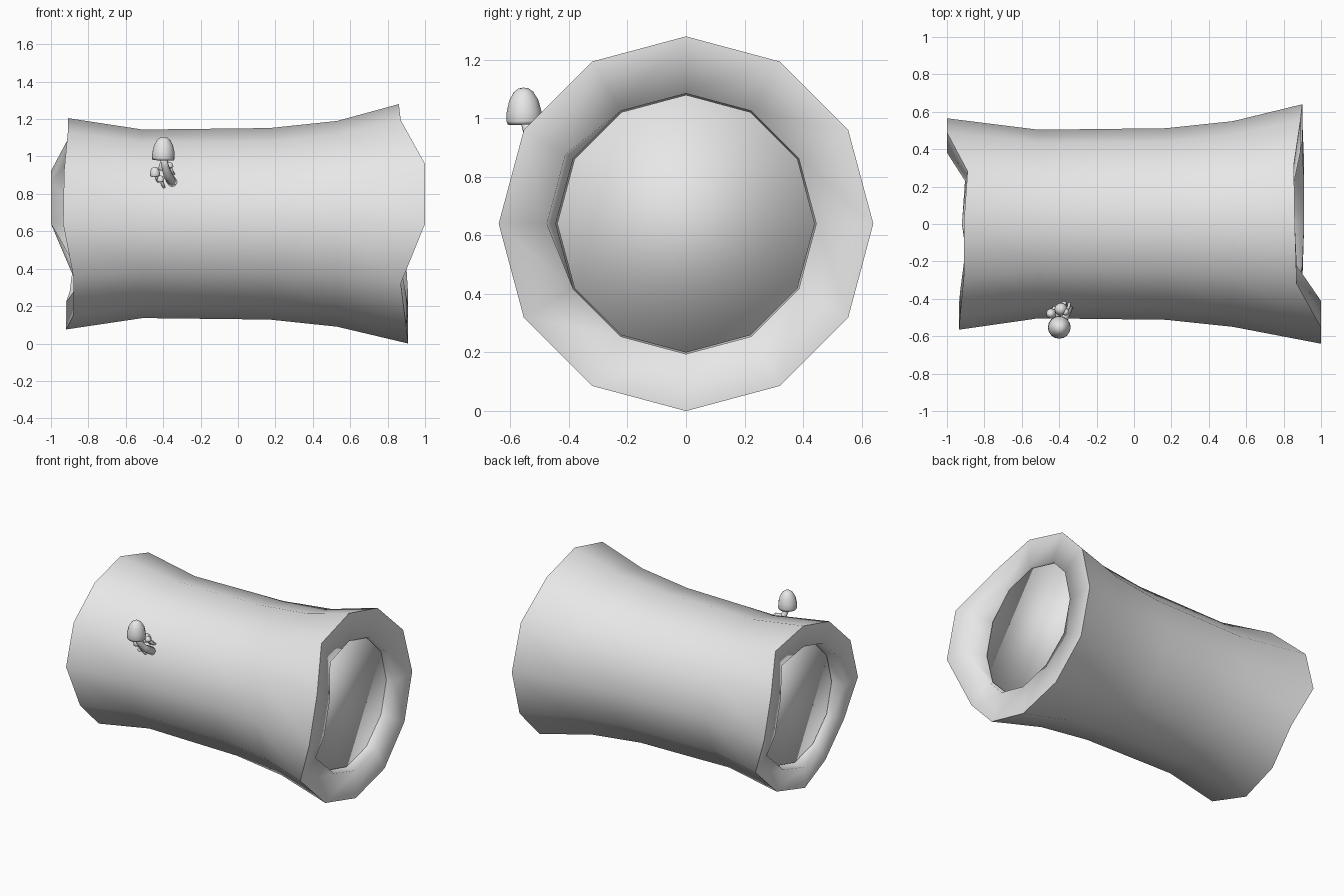
import bpy, bmesh, math
from mathutils import Vector

cube = bpy.data.objects.get("Cube")
if cube:
    bpy.data.objects.remove(cube, do_unlink=True)

SIDES = 12
AXIS_Z = 0.64

grey = bpy.data.materials.new("plain grey")
grey.use_nodes = True
grey.diffuse_color = (0.8, 0.8, 0.8, 1)
grey.node_tree.nodes["Principled BSDF"].inputs["Base Color"].default_value = (0.8, 0.8, 0.8, 1)


def finish(bm, name):
    """Turn a bmesh into a smooth shaded grey object."""
    bmesh.ops.recalc_face_normals(bm, faces=bm.faces)
    for f in bm.faces:
        f.smooth = True
    mesh = bpy.data.meshes.new(name)
    bm.to_mesh(mesh)
    bm.free()
    mesh.materials.append(grey)
    obj = bpy.data.objects.new(name, mesh)
    bpy.context.collection.objects.link(obj)
    return obj


def ring(bm, xs, radii):
    """Ring of points around the log axis, starting at the top."""
    verts = []
    for k in range(SIDES):
        a = math.tau * k / SIDES
        verts.append(bm.verts.new((xs[k], radii[k] * math.sin(a),
                                   AXIS_Z + radii[k] * math.cos(a))))
    return verts


def bridge(bm, a, b):
    n = len(a)
    for k in range(n):
        bm.faces.new((a[k], a[(k + 1) % n], b[(k + 1) % n], b[k]))


# Bark: flared hollow tube with uneven broken ends
right_x = [.86, .855, .89, .9, .9, .91, .91, .9, .87, 1, 1, .87]
left_x = [-.91, -.89, -1, -1, -.88, -.9, -.92, -.88, -.88, -.935, -.93, -.91]
right_hole = [.475 if x == 1 else .445 for x in right_x]
left_hole = [.44 if x == -1 else .42 for x in left_x]


def same(v):
    return [v] * SIDES


bm = bmesh.new()
rows = [
    ring(bm, same(.78), same(.445)),
    ring(bm, right_x, right_hole),
    ring(bm, right_x, same(.64)),
    ring(bm, same(.53), same(.55)),
    ring(bm, same(.17), same(.512)),
    ring(bm, same(-.17), same(.508)),
    ring(bm, same(-.51), same(.504)),
    ring(bm, left_x, same(.565)),
    ring(bm, left_x, left_hole),
    ring(bm, same(-.78), same(.42)),
]
for i, row in enumerate(rows):
    bridge(bm, row, rows[(i + 1) % len(rows)])
for rim in (rows[2], rows[7]):
    for k in range(SIDES):
        bm.edges.get((rim[k], rim[(k + 1) % SIDES])).smooth = False
finish(bm, "log_bark")

# Heartwood core, set back a little inside the bark
bm = bmesh.new()
core_right = ring(bm, same(.84), same(.44))
core_left = ring(bm, same(-.84), same(.41))
bridge(bm, core_right, core_left)
for end in (core_right, core_left):
    bm.faces.new(end)
finish(bm, "log_core")


def mushroom_cap(name, centre, radius, height, lean):
    """Bullet shaped cap with a tucked-in underside, turned about its axis."""
    profile = [(0, .12), (.7, .04), (.93, 0), (1, .1), (.97, .35),
               (.82, .65), (.55, .88), (.28, .98), (0, 1)]
    axis = Vector(lean).normalized()
    turn = Vector((0, 0, 1)).rotation_difference(axis).to_matrix()
    bm = bmesh.new()
    points = [bm.verts.new((r * radius, 0, h * height)) for r, h in profile]
    edges = [bm.edges.new(pair) for pair in zip(points, points[1:])]
    bmesh.ops.spin(bm, geom=points + edges, cent=(0, 0, 0), axis=(0, 0, 1),
                   angle=math.tau, steps=16, use_duplicate=False)
    bmesh.ops.remove_doubles(bm, verts=bm.verts, dist=1e-5)
    bmesh.ops.rotate(bm, verts=bm.verts, cent=(0, 0, 0), matrix=turn)
    bmesh.ops.translate(bm, verts=bm.verts, vec=centre)
    finish(bm, name)


def mushroom_stem(name, path, radii, sides=10):
    """Tapered stem following a short path."""
    pts = [Vector(p) for p in path]
    bm = bmesh.new()
    loops = []
    for i, p in enumerate(pts):
        along = (pts[min(i + 1, len(pts) - 1)] - pts[max(i - 1, 0)]).normalized()
        u = along.cross(Vector((1, 0, 0))).normalized()
        v = along.cross(u)
        loops.append([bm.verts.new(p + radii[i] * (u * math.cos(math.tau * k / sides)
                                                   + v * math.sin(math.tau * k / sides)))
                      for k in range(sides)])
    for a, b in zip(loops, loops[1:]):
        bridge(bm, a, b)
    bm.faces.new(loops[0])
    bm.faces.new(loops[-1])
    finish(bm, name)


# Large mushroom
mushroom_cap("large_mushroom_cap", (-.4, -.552, .98), .061, .125, (.03, -.03, 1))
mushroom_stem("large_mushroom_stem",
              [(-.4, -.55, 1.0), (-.39, -.535, .95), (-.375, -.505, .9), (-.35, -.44, .86)],
              [.018, .02, .024, .026])

# Cluster of small mushrooms beside it
small = [((-.39, -.455, .93), .034, .05), ((-.442, -.478, .895), .027, .05),
         ((-.413, -.485, .865), .019, .034), ((-.365, -.47, .94), .02, .03)]
for i, (place, radius, height) in enumerate(small, 1):
    mushroom_cap(f"small_mushroom_cap_{i}", place, radius, height, (-.1, -.1, 1))
    top = Vector(place) + Vector((0, 0, height * .3))
    mushroom_stem(f"small_mushroom_stem_{i}",
                  [top, top + Vector((.015, .025, -.035)), top + Vector((.025, .07, -.055))],
                  [radius * .4] * 3)
